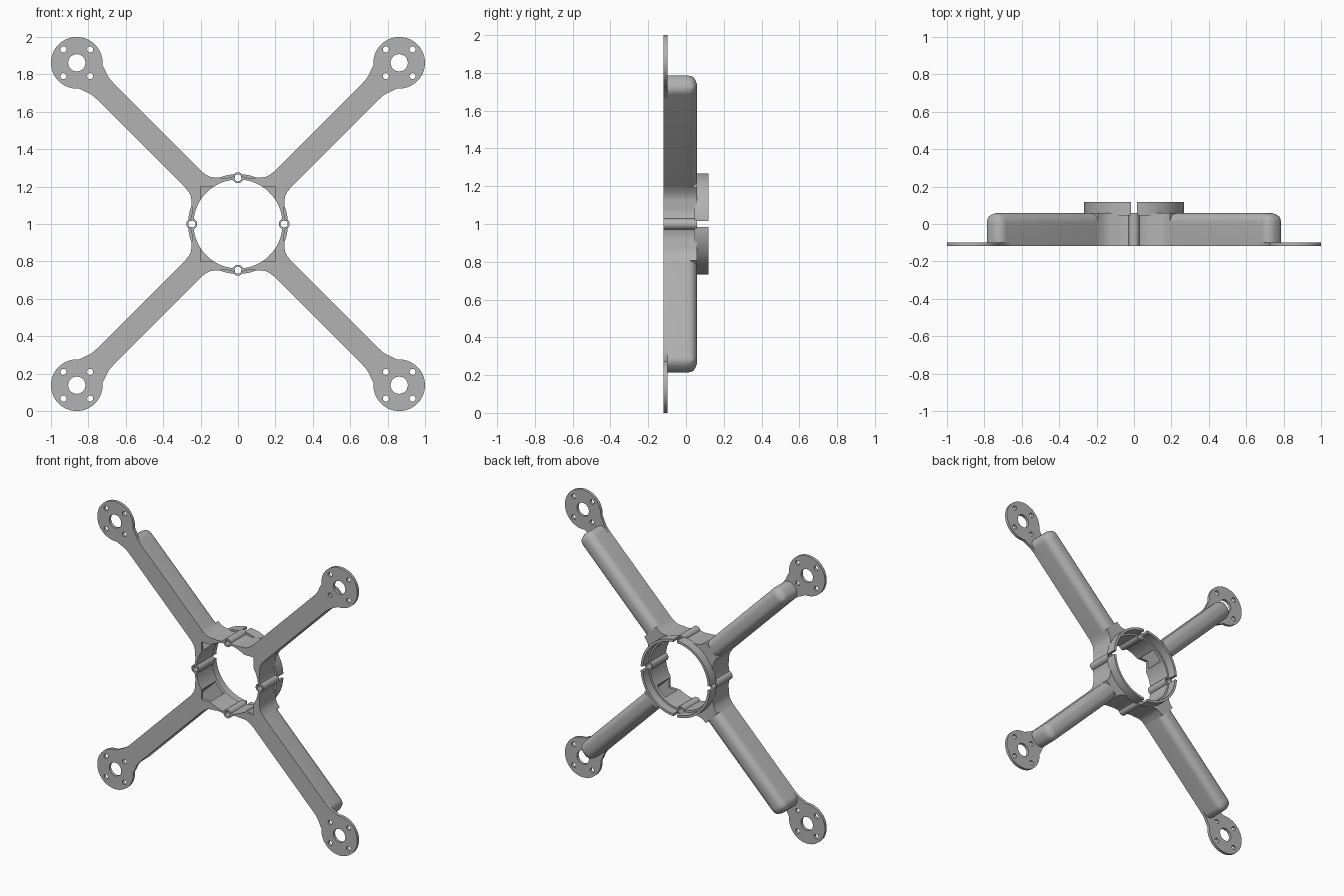
import bpy, bmesh, math
from mathutils import Matrix, Vector

cube = bpy.data.objects.get("Cube")
if cube:
    bpy.data.objects.remove(cube)

CENTRE = Vector((0, 0, 1))
FRONT, BACK, RIM = -0.118, 0.058, 0.118
HALF = 0.062            # half the width of an arm
MOUNT = 1.219           # distance from the hub to a motor mount
DIAGONALS = [math.radians(45 + 90 * i) for i in range(4)]
AXES = [math.radians(90 * i) for i in range(4)]

grey = bpy.data.materials.new("plain grey")
grey.use_nodes = True
grey.diffuse_color = (0.45, 0.45, 0.45, 1)
grey.node_tree.nodes["Principled BSDF"].inputs["Base Color"].default_value = (0.45, 0.45, 0.45, 1)


def polar(r, a):
    return (r * math.cos(a), r * math.sin(a))


def circle(r, n=48, at=(0, 0)):
    return [(at[0] + p[0], at[1] + p[1]) for p in (polar(r, math.tau * i / n) for i in range(n))]


def rect(u0, u1, v):
    return [(u0, -v), (u1, -v), (u1, v), (u0, v)]


def prism(name, outline, y0, y1, angle=0, round_edges=None, radius=0.0):
    """Extrude an outline from y0 to y1, then turn it about the hub axis."""
    bm = bmesh.new()
    face = bm.faces.new([bm.verts.new((u, y0, v)) for u, v in outline])
    top = bmesh.ops.extrude_face_region(bm, geom=[face])["geom"]
    for v in top:
        if isinstance(v, bmesh.types.BMVert):
            v.co.y = y1
    if round_edges:
        edges = [e for e in bm.edges if round_edges(e)]
        bmesh.ops.bevel(bm, geom=edges, offset=radius, segments=7, profile=0.5, affect='EDGES')
    bmesh.ops.recalc_face_normals(bm, faces=bm.faces)
    bm.transform(Matrix.Translation(CENTRE) @ Matrix.Rotation(-angle, 4, 'Y'))
    mesh = bpy.data.meshes.new(name)
    bm.to_mesh(mesh)
    bm.free()
    mesh.materials.append(grey)
    obj = bpy.data.objects.new(name, mesh)
    bpy.context.collection.objects.link(obj)
    return obj


def cutter(*args, **kw):
    obj = prism(*args, **kw)
    obj.hide_render = True
    obj.hide_set(True)
    obj.display_type = 'WIRE'
    return obj


def cut(obj, *tools):
    for tool in tools:
        mod = obj.modifiers.new(tool.name, 'BOOLEAN')
        mod.operation, mod.solver, mod.object = 'DIFFERENCE', 'EXACT', tool


def smooth(obj):
    bpy.ops.object.select_all(action='DESELECT')
    obj.select_set(True)
    bpy.context.view_layer.objects.active = obj
    bpy.ops.object.shade_smooth_by_angle(angle=math.radians(30))


# Cutters: the bore, the square pocket in its front, wire tunnels, screw holes and rim slots
bore = cutter("bore_cutter", circle(0.238, 96), -0.3, 0.3)
pocket = cutter("pocket_cutter", rect(-0.2, 0.2, 0.2), -0.3, 0.035)
tunnels = [cutter("tunnel_cutter", rect(0.2, 1.0, 0.045), FRONT + 0.02, 0.035, a) for a in DIAGONALS]
screws = [cutter("screw_cutter", circle(0.019, 24, (0.247, 0)), -0.3, BACK + 0.02, a) for a in AXES]
slots = [cutter("slot_cutter", rect(0.2, 0.3, 0.015), BACK - 0.002, 0.3, a) for a in AXES]

# Hub: a round wall flaring into the arms
hub_outline = []
flare = [(0.245, 0.106), (0.262, 0.089), (0.282, 0.074), (0.305, 0.066), (0.335, HALF)]
for a in DIAGONALS:
    side = [polar(0.262 - 0.01 * math.sin(math.pi * i / 7), math.radians(-45 + 3 * i)) for i in range(7)]
    half = side + [(u, -v) for u, v in flare]
    whole = half + [(u, -v) for u, v in reversed(half[1:])]
    c, s = math.cos(a), math.sin(a)
    hub_outline += [(u * c - v * s, u * s + v * c) for u, v in whole]
hub = prism("hub", hub_outline, FRONT, BACK)
cut(hub, bore, pocket, *tunnels, *screws)
smooth(hub)

# Split collar behind the hub
collar = prism("back_collar", circle(0.267, 96), BACK - 0.012, RIM)
cut(collar, cutter("collar_cutter", circle(0.25, 96), -0.3, 0.3), *slots, *screws)
smooth(collar)

# Screw tubes set into the wall
for a, label in zip(AXES, ("left", "top", "right", "bottom")):
    tube = prism(label + "_screw_tube", circle(0.029, 32, (0.247, 0)), FRONT, BACK, a)
    cut(tube, *screws)
    smooth(tube)


# Arms with rounded backs and ends, each carrying a flat motor mount
def rounded(edge):
    a, b = (v.co for v in edge.verts)
    at_back = min(a.y, b.y) > 0 and max(a.x, b.x) > 0.3
    end_corner = min(a.x, b.x) > 1 and abs(a.y - b.y) > 0.1
    return at_back or end_corner


neck = [(1.0, HALF), (1.035, 0.064), (1.06, 0.07), (1.085, 0.08)]
rim = [(MOUNT + u, v) for u, v in (polar(0.138, math.radians(140 - 7 * i)) for i in range(41))]
mount_outline = neck + rim + [(u, -v) for u, v in reversed(neck)]

for tunnel, a, label in zip(tunnels, DIAGONALS, ("top_left", "top_right", "bottom_right", "bottom_left")):
    arm = prism(label + "_arm", rect(0.25, 1.08, HALF), FRONT, BACK, a, rounded, 0.05)
    cut(arm, pocket, tunnel)
    smooth(arm)
    mount = prism(label + "_motor_mount", mount_outline, FRONT, FRONT + 0.02, a)
    holes = [cutter("shaft_cutter", circle(0.046, 32, (MOUNT, 0)), -0.3, 0.3, a)]
    for b in AXES:
        u, v = polar(0.101, b)
        holes.append(cutter("bolt_cutter", circle(0.016, 20, (MOUNT + u, v)), -0.3, 0.3, a))
    cut(mount, *holes)
    smooth(mount)
